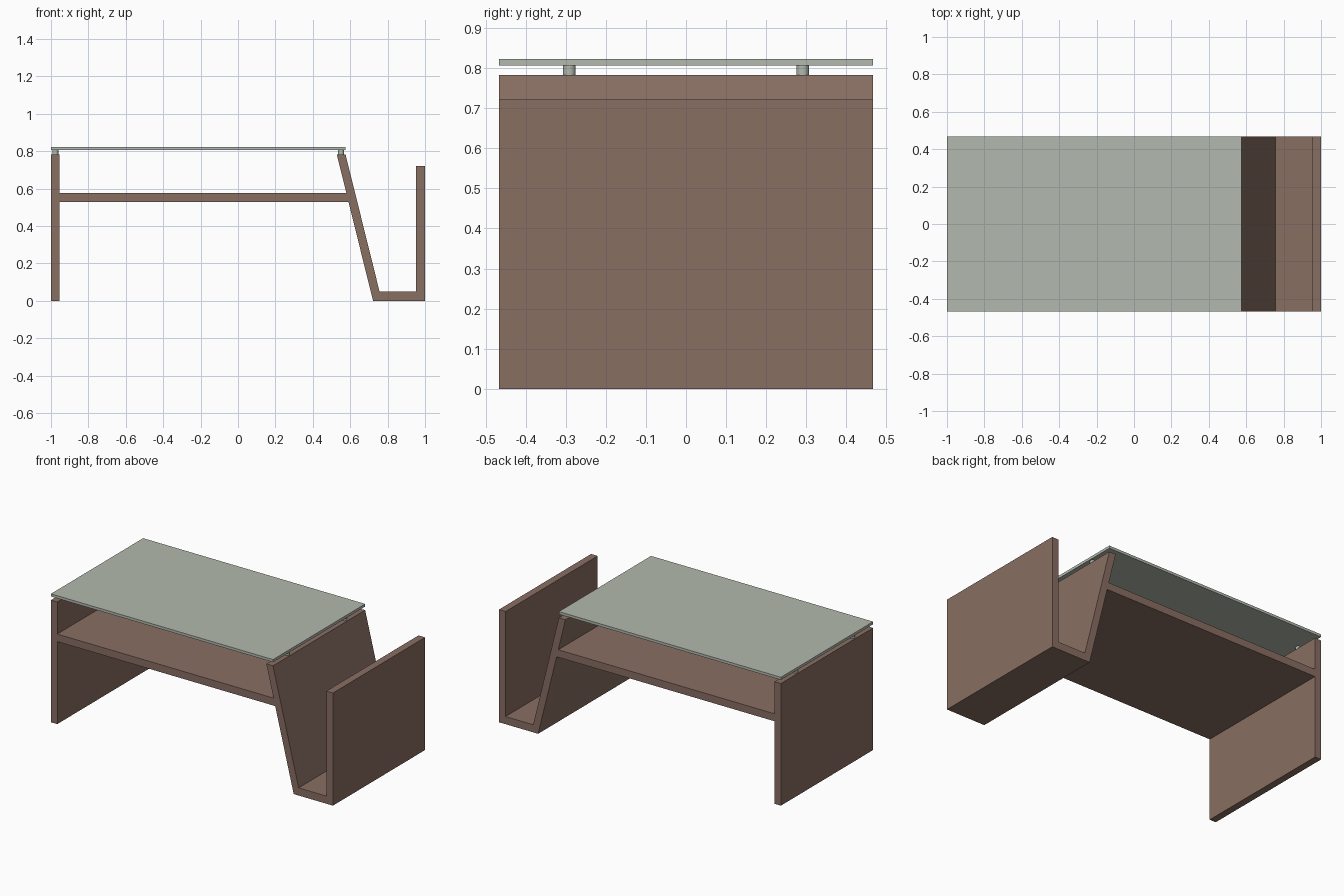
import bpy, bmesh

if "Cube" in bpy.data.objects:
    bpy.data.objects.remove(bpy.data.objects["Cube"])

HALF_DEPTH = 0.467


def material(name, rgb):
    m = bpy.data.materials.new(name)
    m.diffuse_color = (*rgb, 1)
    m.use_nodes = True
    m.node_tree.nodes["Principled BSDF"].inputs["Base Color"].default_value = m.diffuse_color
    return m


wood = material("brown_wood", (0.25, 0.158, 0.123))
glass = material("pale_green_glass", (0.45, 0.485, 0.425))


def add_object(name, bm, mat):
    bmesh.ops.recalc_face_normals(bm, faces=bm.faces)
    mesh = bpy.data.meshes.new(name)
    bm.to_mesh(mesh)
    bm.free()
    mesh.materials.append(mat)
    obj = bpy.data.objects.new(name, mesh)
    bpy.context.collection.objects.link(obj)
    return obj


def extrude_profile(name, points, mat):
    """Extrude an x-z outline across the full table depth."""
    bm = bmesh.new()
    face = bm.faces.new([bm.verts.new((x, -HALF_DEPTH, z)) for x, z in points])
    moved = bmesh.ops.extrude_face_region(bm, geom=[face])["geom"]
    bmesh.ops.translate(bm, vec=(0, 2 * HALF_DEPTH, 0),
                        verts=[g for g in moved if isinstance(g, bmesh.types.BMVert)])
    return add_object(name, bm, mat)


# Upright end panel
extrude_profile("left_leg", [(-1, 0), (-0.955, 0), (-0.955, 0.783), (-1, 0.783)], wood)

# Slanted leg folding into the magazine trough and its outer wall
extrude_profile("magazine_rack", [
    (0.722, 0), (1, 0), (1, 0.722), (0.953, 0.722), (0.953, 0.049),
    (0.757, 0.049), (0.575, 0.783), (0.528, 0.783)], wood)

# Shelf, cut at the slope of the leg
extrude_profile("shelf", [(-0.955, 0.529), (0.591, 0.529), (0.579, 0.577), (-0.955, 0.577)], wood)

# Glass top
extrude_profile("glass_top", [(-1, 0.806), (0.575, 0.806), (0.575, 0.823), (-1, 0.823)], glass)

# Round standoffs under the glass
for x, side in ((-0.977, "left"), (0.551, "right")):
    for y, end in ((-0.291, "front"), (0.291, "back")):
        bpy.ops.mesh.primitive_cylinder_add(vertices=24, radius=0.016, depth=0.023,
                                            location=(x, y, 0.7945))
        peg = bpy.context.object
        peg.name = f"standoff_{side}_{end}"
        peg.data.materials.append(glass)
        bpy.ops.object.shade_smooth_by_angle()
